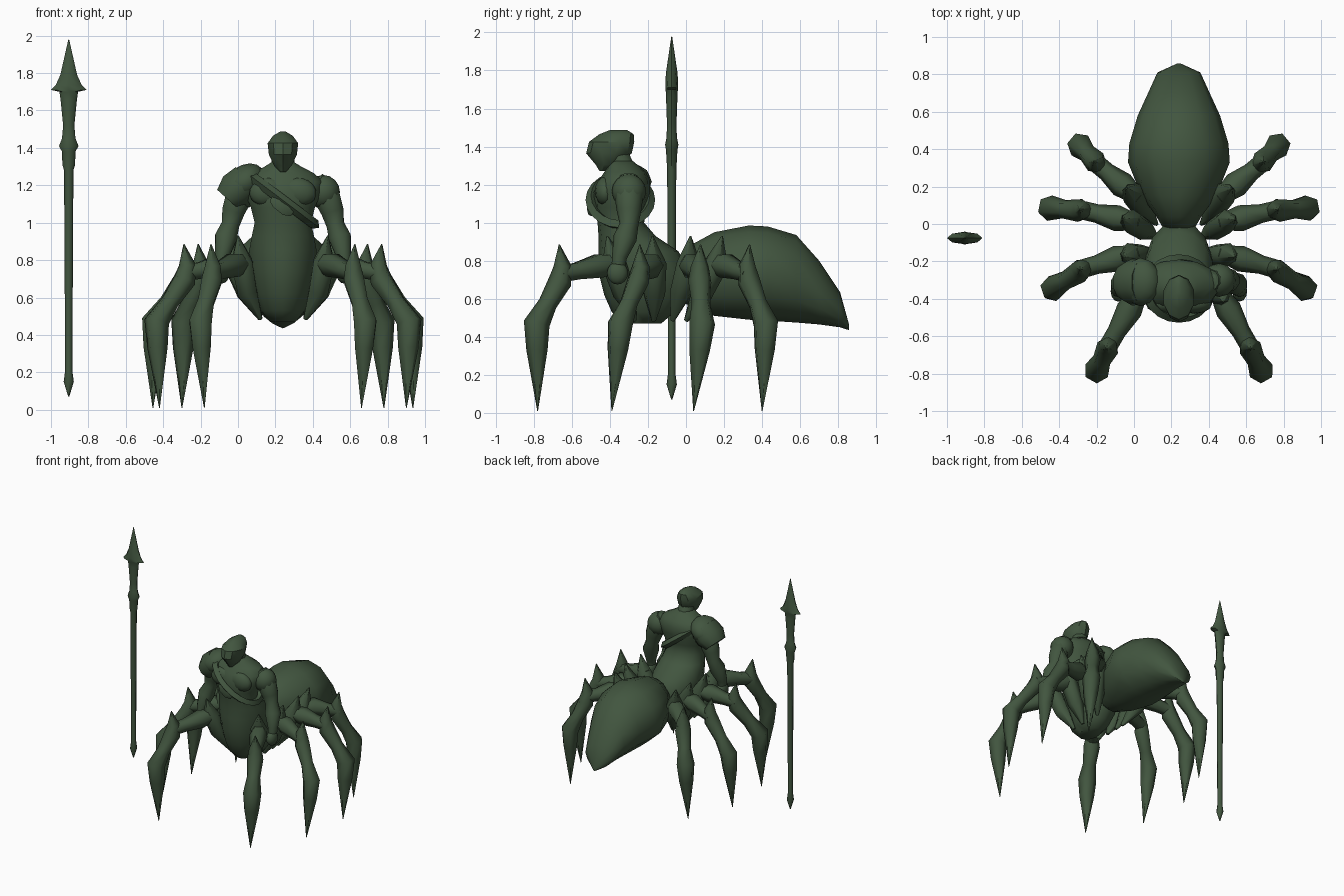
import bpy, math
from mathutils import Vector

if "Cube" in bpy.data.objects:
    bpy.data.objects.remove(bpy.data.objects["Cube"], do_unlink=True)

CX = 0.24  # centre line of the creature

green = bpy.data.materials.new("dark moss green")
green.use_nodes = True
COLOUR = (0.054, 0.092, 0.05, 1)
green.diffuse_color = COLOUR
green.node_tree.nodes["Principled BSDF"].inputs["Base Color"].default_value = COLOUR


def finish(obj, angle=50):
    obj.data.materials.clear()
    obj.data.materials.append(green)
    bpy.ops.object.select_all(action="DESELECT")
    obj.select_set(True)
    bpy.context.view_layer.objects.active = obj
    bpy.ops.object.mode_set(mode="EDIT")
    bpy.ops.mesh.select_all(action="SELECT")
    bpy.ops.mesh.normals_make_consistent(inside=False)
    bpy.ops.object.mode_set(mode="OBJECT")
    bpy.ops.object.shade_smooth_by_angle(angle=math.radians(angle))
    return obj


def skin(name, rings, loop=False, angle=50):
    """Bridge equal rings of points, capping the ends unless looped."""
    n, m = len(rings[0]), len(rings)
    faces = []
    for i in range(m if loop else m - 1):
        a, b = i * n, (i + 1) % m * n
        faces += [(a + k, a + (k + 1) % n, b + (k + 1) % n, b + k) for k in range(n)]
    if not loop:
        faces += [tuple(range(n)), tuple(range((m - 1) * n, m * n))]
    mesh = bpy.data.meshes.new(name)
    mesh.from_pydata([p for r in rings for p in r], [], faces)
    obj = bpy.data.objects.new(name, mesh)
    bpy.context.collection.objects.link(obj)
    return finish(obj, angle)


def loft(name, axis, sections, sides, x=CX, angle=50):
    """Sections are (position on axis, low, high, half width)."""
    rings = []
    for pos, low, high, half in sections:
        ring = []
        for k in range(sides):
            t = math.tau * k / sides
            u, v = x + half * math.sin(t), (low + high) / 2 + (high - low) / 2 * math.cos(t)
            ring.append((u, v, pos) if axis == "z" else (u, pos, v))
        rings.append(ring)
    return skin(name, rings, angle=angle)


def tube(name, path, radii, side=(0, 1, 0), sides=6, loop=False, flat=1.0, angle=62):
    """Sweep a polygon along a path; flat scales it along the side vector."""
    pts, n = [Vector(p) for p in path], len(path)
    rings = []
    for i, p in enumerate(pts):
        nxt = pts[(i + 1) % n] if loop else pts[min(i + 1, n - 1)]
        prv = pts[i - 1] if loop or i else p
        tangent = (nxt - prv).normalized()
        s = Vector(side)
        s = (s - tangent * s.dot(tangent)).normalized()
        up = tangent.cross(s)
        rings.append([p + radii[i] * (flat * math.cos(t) * s + math.sin(t) * up)
                      for t in (math.tau * k / sides for k in range(sides))])
    return skin(name, rings, loop, angle)


def ball(name, loc, scale, rot=(0, 0, 0)):
    bpy.ops.mesh.primitive_uv_sphere_add(segments=12, ring_count=8, location=loc, rotation=rot)
    obj = bpy.context.object
    obj.name, obj.scale = name, scale
    return finish(obj)


# Human torso flowing into the spider's front body
loft("torso", "z", [
    (0.47, -0.33, -0.13, 0.07), (0.53, -0.39, -0.06, 0.12), (0.62, -0.43, 0.0, 0.155),
    (0.74, -0.46, 0.02, 0.18), (0.85, -0.46, -0.04, 0.185), (0.93, -0.46, -0.16, 0.17),
    (1.0, -0.465, -0.22, 0.155), (1.08, -0.48, -0.21, 0.175), (1.16, -0.485, -0.19, 0.21),
    (1.22, -0.46, -0.19, 0.22), (1.265, -0.43, -0.21, 0.17), (1.3, -0.41, -0.25, 0.1),
    (1.325, -0.4, -0.28, 0.06)], 14)

# Abdomen
loft("abdomen", "y", [
    (-0.03, 0.6, 0.8, 0.08), (0.04, 0.54, 0.89, 0.12), (0.15, 0.51, 0.95, 0.2),
    (0.33, 0.49, 0.985, 0.272), (0.43, 0.485, 0.98, 0.265), (0.58, 0.475, 0.935, 0.22),
    (0.70, 0.465, 0.8, 0.165), (0.81, 0.45, 0.635, 0.115), (0.857, 0.435, 0.465, 0.012)], 12)

# Neck and hooded head
tube("neck", [(CX, -0.32, 1.24), (CX, -0.34, 1.31), (CX, -0.37, 1.39)],
     (0.08, 0.062, 0.058), (1, 0, 0), 10)
loft("head", "z", [
    (1.272, -0.455, -0.425, 0.016), (1.305, -0.475, -0.35, 0.05), (1.365, -0.525, -0.285, 0.079),
    (1.425, -0.51, -0.272, 0.086), (1.465, -0.455, -0.275, 0.055),
    (1.487, -0.4, -0.31, 0.016)], 10, angle=35)

# Chest muscles and arms
for s, label in ((1, "left"), (-1, "right")):
    ball(label + "_chest", (CX + s * 0.085, -0.425, 1.165), (0.095, 0.055, 0.075), (0, s * 0.2, 0))
    ball(label + "_shoulder", (CX + s * 0.215, -0.3, 1.165), (0.09, 0.09, 0.09))
    tube(label + "_arm",
         [(CX + s * x, y, z) for x, y, z in (
             (0.17, -0.3, 1.23), (0.235, -0.3, 1.14), (0.265, -0.3, 1.06), (0.28, -0.3, 0.99),
             (0.305, -0.32, 0.92), (0.325, -0.35, 0.82), (0.325, -0.355, 0.78))],
         (0.055, 0.076, 0.064, 0.05, 0.062, 0.04, 0.036), sides=10)
    ball(label + "_fist", (CX + s * 0.325, -0.36, 0.735), (0.04, 0.055, 0.06))

# Layered shoulder guard on the right side
ball("shoulder_guard", (CX - 0.205, -0.31, 1.215), (0.12, 0.13, 0.09), (0, -0.65, 0))
tube("shoulder_guard_rim",
     [(CX - 0.19, -0.31, 1.225), (CX - 0.25, -0.31, 1.175), (CX - 0.295, -0.31, 1.125)],
     (0.1, 0.105, 0.08), sides=10, flat=1.2)

# Chest strap with buckle
turns = [math.tau * k / 20 for k in range(20)]
tube("chest_strap", [(CX + 0.172 * math.cos(t), -0.345 + 0.155 * math.sin(t),
                      1.12 - 0.13 * math.cos(t)) for t in turns],
     [0.028] * 20, (0.6, 0, 0.8), 4, loop=True)
tube("strap_buckle", [(CX - 0.06, -0.495, 1.13), (CX - 0.03, -0.505, 1.11),
                      (CX + 0.02, -0.505, 1.07), (CX + 0.05, -0.495, 1.05)],
     (0.02, 0.04, 0.04, 0.02), (0, 1, 0), 6, flat=0.4)

# Legs: heights are shared, ground plan differs
# (base y, hip xy, knee xy, ankle xy, tip xy), x measured from the centre line
LEGS = {
    "front": (-0.27, (0.22, -0.38), (0.37, -0.64), (0.44, -0.785), (0.42, -0.78)),
    "second": (-0.17, (0.26, -0.165), (0.50, -0.235), (0.675, -0.345), (0.66, -0.39)),
    "third": (-0.07, (0.26, 0.015), (0.50, 0.07), (0.69, 0.085), (0.695, 0.04)),
    "rear": (0.0, (0.25, 0.165), (0.43, 0.315), (0.53, 0.42), (0.54, 0.40)),
}
UP = Vector((0, 0, 1))
for label, (base_y, hip, knee, ankle, tip) in LEGS.items():
    for s, side_name in ((1, "left"), (-1, "right")):
        def at(p, z, s=s):
            return Vector((CX + s * p[0], p[1], z))
        name = side_name + "_" + label
        h, k, a, t = at(hip, 0.79), at(knee, 0.73), at(ankle, 0.47), at(tip, 0.01)
        out = Vector((k.x - h.x, k.y - h.y, 0)).normalized()
        across = out.cross(UP)
        base = at((0.12, base_y), 0.485)
        swell = at((0.19, (base_y + hip[1]) / 2), 0.63)
        # Hip spindle rising to a point above the body
        tube(name + "_hip", [base, swell, h, h + out * 0.04 + UP * 0.14],
             (0.012, 0.06, 0.065, 0.004), across)
        tube(name + "_thigh", [h - out * 0.05, h.lerp(k, 0.3), h.lerp(k, 0.75), k + out * 0.03],
             (0.04, 0.07, 0.05, 0.05), across)
        # Shin starts at the knee spike and ends in a blade
        tube(name + "_shin", [k + out * 0.03 + UP * 0.155, k + out * 0.01 + UP * 0.04,
                              k.lerp(a, 0.15), k.lerp(a, 0.6), a, a.lerp(t, 0.3), t],
             (0.003, 0.048, 0.062, 0.05, 0.069, 0.056, 0.002), across)

# Free-standing spear
loft("spear", "z", [(z, -0.075 - d, -0.075 + d, w) for z, d, w in (
    (0.07, 0.003, 0.003), (0.15, 0.027, 0.027), (0.21, 0.019, 0.019), (1.28, 0.024, 0.025),
    (1.31, 0.026, 0.034), (1.38, 0.03, 0.036), (1.41, 0.035, 0.052), (1.45, 0.027, 0.036),
    (1.52, 0.025, 0.03), (1.66, 0.03, 0.044), (1.70, 0.032, 0.05), (1.71, 0.033, 0.095),
    (1.735, 0.034, 0.07), (1.79, 0.03, 0.045), (1.98, 0.002, 0.002))], 8, x=-0.905)
